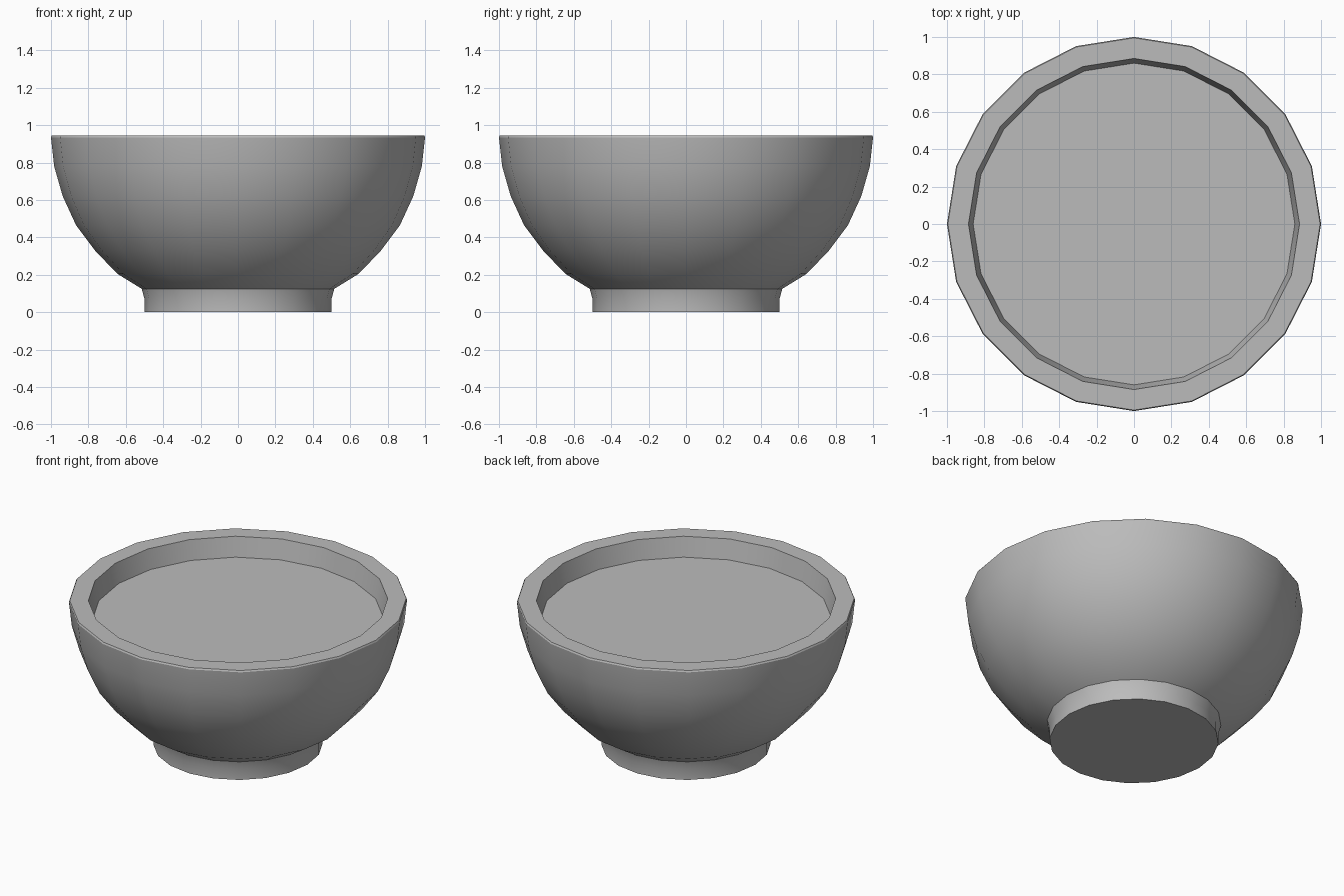
import bpy
import math

SIDES = 20

cube = bpy.data.objects.get("Cube")
if cube:
    bpy.data.objects.remove(cube, do_unlink=True)

grey = bpy.data.materials.new("plain grey")
grey.use_nodes = True
colour = (0.5, 0.5, 0.5, 1.0)
grey.diffuse_color = colour
grey.node_tree.nodes["Principled BSDF"].inputs["Base Color"].default_value = colour


def lathe(name, profile, cap_start=False, cap_end=False):
    """Turn (radius, height) points around z into a faceted round part."""
    verts = []
    for r, z in profile:
        for i in range(SIDES):
            a = math.tau * i / SIDES
            verts.append((r * math.cos(a), r * math.sin(a), z))
    faces = []
    for k in range(len(profile) - 1):
        for i in range(SIDES):
            j = (i + 1) % SIDES
            a, b = k * SIDES, (k + 1) * SIDES
            faces.append((a + i, a + j, b + j, b + i))
    if cap_start:
        faces.append(tuple(reversed(range(SIDES))))
    if cap_end:
        last = (len(profile) - 1) * SIDES
        faces.append(tuple(range(last, last + SIDES)))
    mesh = bpy.data.meshes.new(name)
    mesh.from_pydata(verts, [], faces)
    mesh.materials.append(grey)
    obj = bpy.data.objects.new(name, mesh)
    bpy.context.collection.objects.link(obj)
    bpy.ops.object.select_all(action="DESELECT")
    obj.select_set(True)
    bpy.context.view_layer.objects.active = obj
    bpy.ops.object.shade_smooth_by_angle(angle=math.radians(30))
    return obj


# Foot ring with a closed, flat underside
lathe("foot", [(0.5, 0), (0.5, 0.07), (0.515, 0.125)], cap_start=True)

# Rounded outer wall, flat rim and inner wall down to the filling
lathe("bowl", [(0.515, 0.125), (0.645, 0.205), (0.765, 0.33), (0.866, 0.465),
               (0.937, 0.62), (0.983, 0.78), (1.0, 0.935), (0.995, 0.945),
               (0.885, 0.945), (0.86, 0.82)])

# Level surface of the contents
lathe("filling", [(0.865, 0.80), (0.86, 0.82)], cap_end=True)
